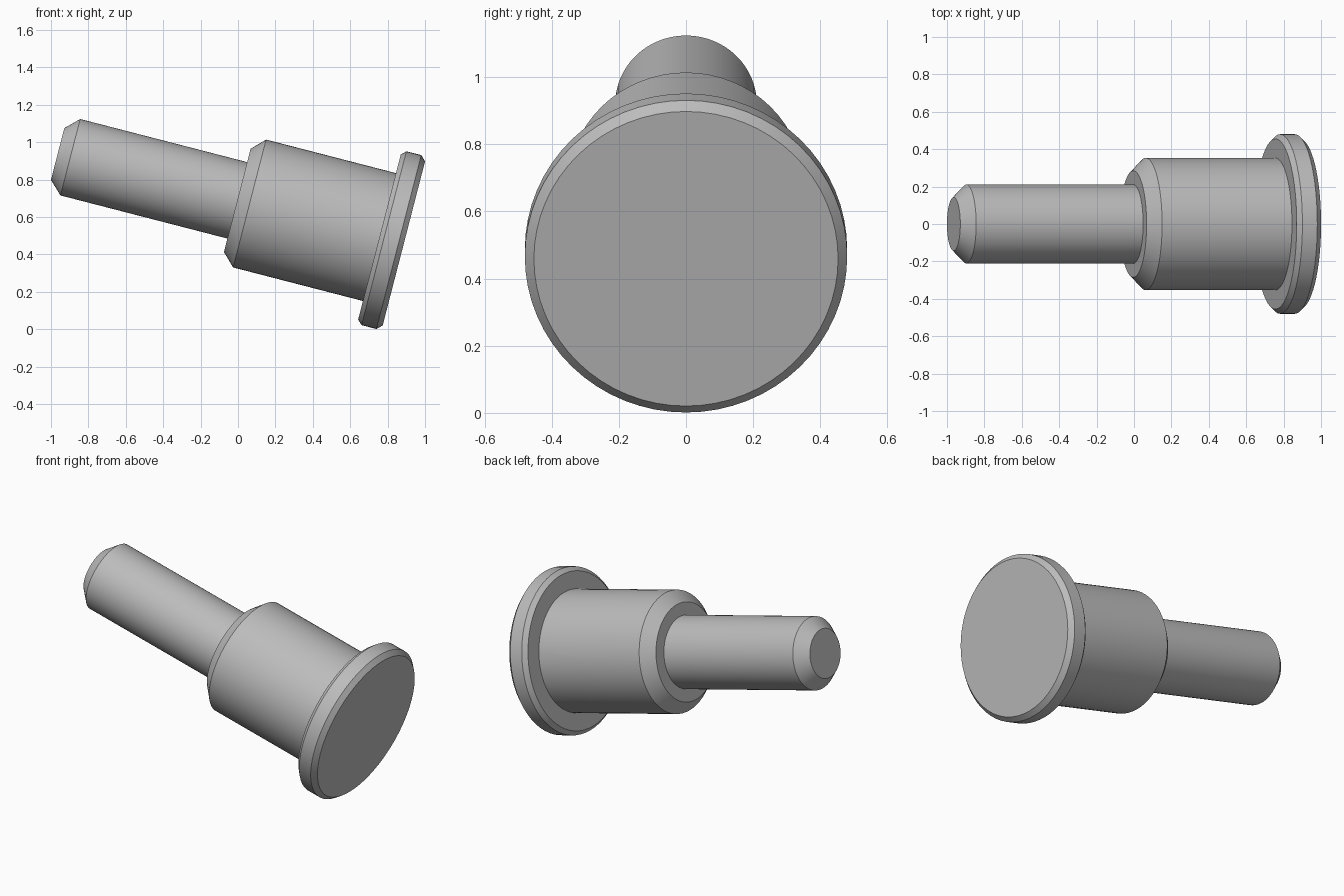
import bpy, bmesh, math
from mathutils import Matrix, Vector

cube = bpy.data.objects.get("Cube")
if cube:
    bpy.data.objects.remove(cube, do_unlink=True)

steel = bpy.data.materials.new("grey_steel")
steel.use_nodes = True
GREY = (0.5, 0.5, 0.5, 1)
steel.diffuse_color = GREY
steel.node_tree.nodes["Principled BSDF"].inputs["Base Color"].default_value = GREY

# The pin axis slopes down towards +x; distances run back from the flange face
TILT = math.asin(0.25)
FACE = Vector((0.887, 0, 0.459))
PLACE = Matrix.Translation(FACE) @ Matrix.Rotation(math.pi / 2 + TILT, 4, 'Y')
SEGMENTS = 64


def turned(name, profile):
    """Spin (radius, distance) points round the pin axis."""
    bm = bmesh.new()
    verts = [bm.verts.new((r, 0, -d)) for r, d in profile]
    edges = [bm.edges.new(pair) for pair in zip(verts, verts[1:])]
    bmesh.ops.spin(bm, geom=verts + edges, cent=(0, 0, 0), axis=(0, 0, 1),
                   angle=math.tau, steps=SEGMENTS, use_merge=True)
    bmesh.ops.remove_doubles(bm, verts=bm.verts, dist=0.0001)
    bmesh.ops.recalc_face_normals(bm, faces=bm.faces)
    # Make sure the faces point outwards
    side = max(bm.faces, key=lambda f: f.calc_center_median().xy.length)
    if side.normal.xy.dot(side.calc_center_median().xy) < 0:
        bmesh.ops.reverse_faces(bm, faces=bm.faces)
    bm.transform(PLACE)
    mesh = bpy.data.meshes.new(name)
    bm.to_mesh(mesh)
    bm.free()
    mesh.materials.append(steel)
    obj = bpy.data.objects.new(name, mesh)
    bpy.context.collection.objects.link(obj)
    bpy.ops.object.select_all(action='DESELECT')
    obj.select_set(True)
    bpy.context.view_layer.objects.active = obj
    bpy.ops.object.shade_smooth_by_angle(angle=math.radians(25))


# Radii of the plain cylinders and the joints along the axis
SHAFT, COLLAR, FLANGE = 0.211, 0.353, 0.48
FLANGE_BACK, COLLAR_BACK, TIP = 0.135, 0.92, 1.912

# Chamfered disc, left open where the collar joins
turned("flange", [(0, 0), (0.453, 0), (FLANGE, 0.028), (FLANGE, 0.11),
                  (0.455, FLANGE_BACK), (COLLAR, FLANGE_BACK)])

# Thick collar with a chamfered shoulder round the shaft
turned("collar", [(COLLAR, FLANGE_BACK), (COLLAR, COLLAR_BACK - 0.068),
                  (0.285, COLLAR_BACK), (SHAFT, COLLAR_BACK)])

# Slim shaft with a chamfered tip
turned("shaft", [(SHAFT, COLLAR_BACK), (SHAFT, TIP - 0.07),
                 (0.143, TIP), (0, TIP)])
